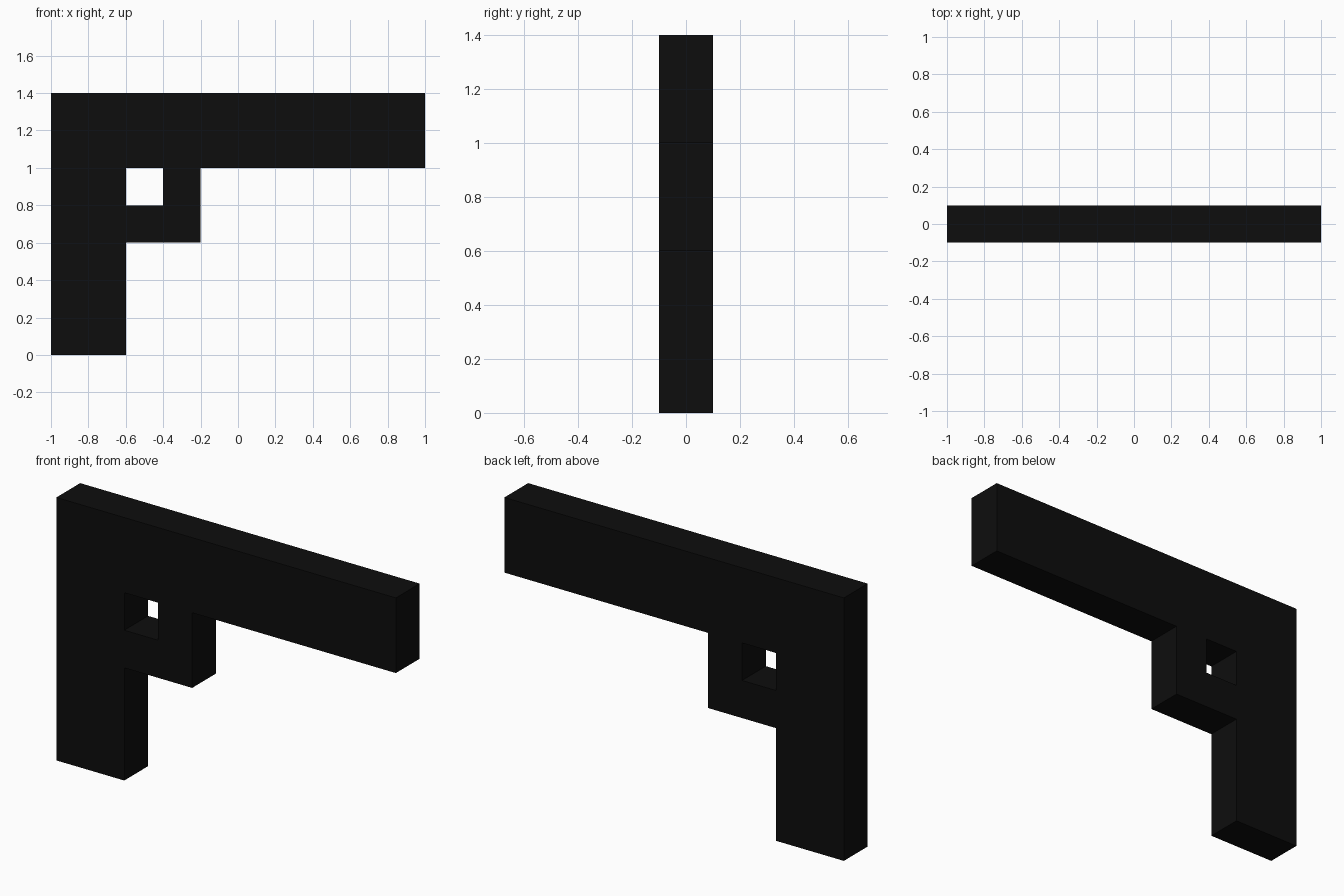
import bpy
import bmesh
import math
from mathutils import Matrix

if "Cube" in bpy.data.objects:
    bpy.data.objects.remove(bpy.data.objects["Cube"])

HALF_DEPTH = 0.1

black = bpy.data.materials.new("matte black")
black.diffuse_color = (0.004, 0.004, 0.004, 1.0)
black.use_nodes = True
black.node_tree.nodes["Principled BSDF"].inputs["Base Color"].default_value = black.diffuse_color


def extruded_plate(name, loops, material):
    """Extrude closed x/z outlines (inner loops become holes) along y."""
    curve = bpy.data.curves.new(name + "_profile", 'CURVE')
    curve.dimensions = '2D'
    curve.fill_mode = 'BOTH'
    curve.extrude = HALF_DEPTH
    for loop in loops:
        spline = curve.splines.new('POLY')
        spline.points.add(len(loop) - 1)
        for point, (x, z) in zip(spline.points, loop):
            point.co = (x, z, 0, 1)
        spline.use_cyclic_u = True
    helper = bpy.data.objects.new(name + "_profile", curve)
    bpy.context.collection.objects.link(helper)
    mesh = bpy.data.meshes.new_from_object(helper)
    bpy.data.objects.remove(helper)

    # Stand the profile upright and weld the caps to the sides
    mesh.transform(Matrix.Rotation(math.pi / 2, 4, 'X'))
    bm = bmesh.new()
    bm.from_mesh(mesh)
    bmesh.ops.remove_doubles(bm, verts=bm.verts, dist=1e-4)
    bmesh.ops.recalc_face_normals(bm, faces=bm.faces)
    for face in bm.faces:
        face.smooth = False
    bm.to_mesh(mesh)
    bm.free()
    mesh.materials.clear()
    mesh.materials.append(material)
    obj = bpy.data.objects.new(name, mesh)
    bpy.context.collection.objects.link(obj)
    return obj


# Upright, top bar and stepped bracket as one outline, with a square window
outline = [(-1, 0), (-0.6, 0), (-0.6, 0.6), (-0.2, 0.6), (-0.2, 1),
           (1, 1), (1, 1.4), (-1, 1.4)]
window = [(-0.6, 0.8), (-0.6, 1), (-0.4, 1), (-0.4, 0.8)]
extruded_plate("angled_frame", [outline, window], black)
